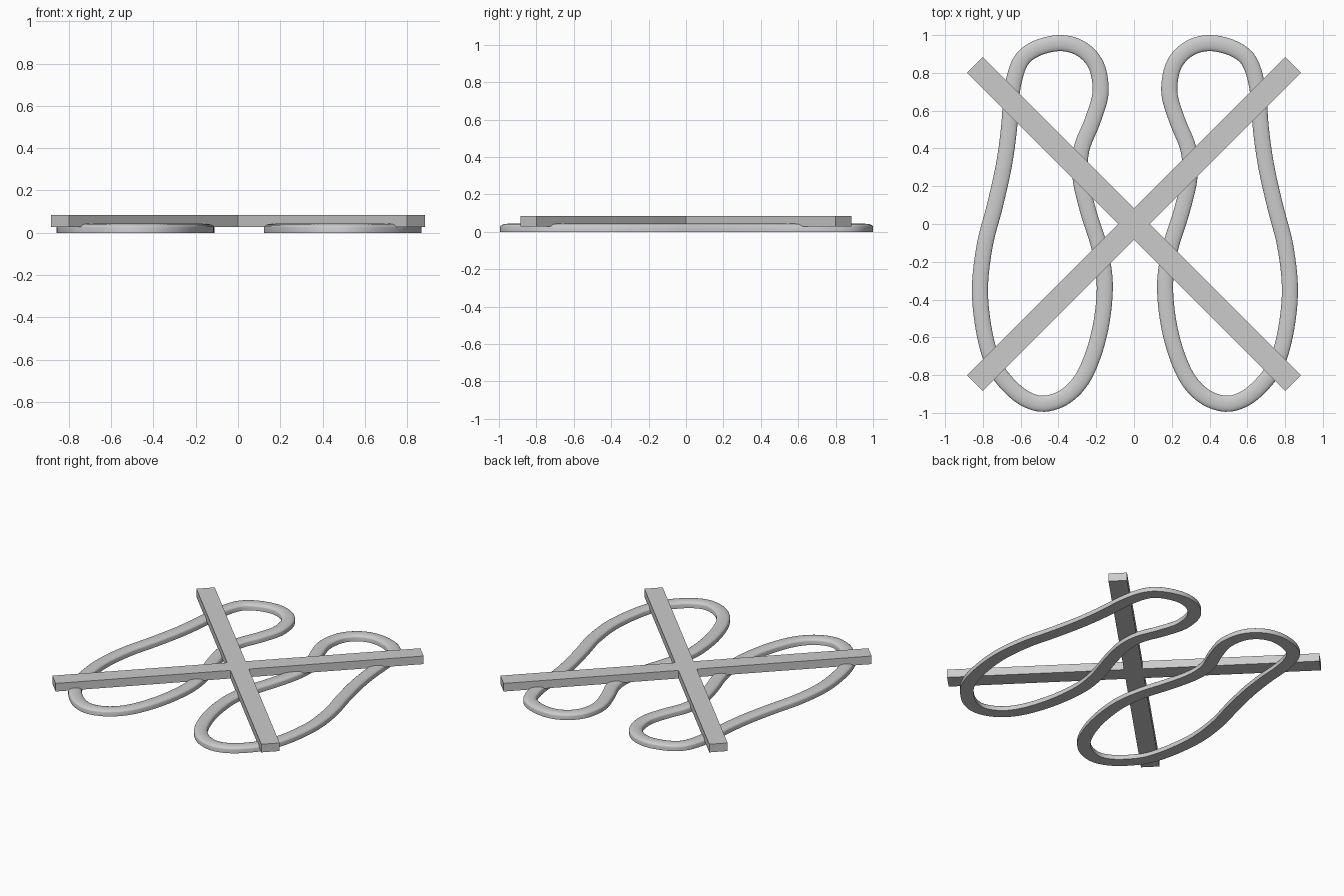
import bpy, math
from mathutils import Vector

if "Cube" in bpy.data.objects:
    bpy.data.objects.remove(bpy.data.objects["Cube"])

# Outer outline of the right-hand sole, clockwise from the tip
OUTLINE = [(0.413, 1.0), (0.55, 0.965), (0.645, 0.885), (0.695, 0.73), (0.714, 0.51),
           (0.741, 0.317), (0.788, 0.106), (0.842, -0.106), (0.868, -0.34),
           (0.848, -0.56), (0.80, -0.74), (0.725, -0.86), (0.61, -0.96), (0.482, -0.994),
           (0.345, -0.945), (0.235, -0.82), (0.155, -0.60), (0.122, -0.345),
           (0.148, -0.13), (0.212, 0.08), (0.251, 0.25), (0.247, 0.385),
           (0.19, 0.53), (0.146, 0.68), (0.157, 0.815), (0.205, 0.91), (0.295, 0.978)]
WIDTH, STEPS = 0.085, 6
# Band cross-section: inward offset and height, flat base and domed top
PROFILE = [(0, 0), (0, 0.026)] + [
    (WIDTH / 2 * (1 - math.cos(a)), 0.026 + 0.017 * math.sin(a))
    for a in (math.pi * k / 10 for k in range(1, 10))] + [(WIDTH, 0.026), (WIDTH, 0)]


def make(name, verts, faces):
    me = bpy.data.meshes.new(name)
    me.from_pydata(verts, [], faces)
    me.update()
    ob = bpy.data.objects.new(name, me)
    bpy.context.collection.objects.link(ob)
    return ob


def smooth_loop(points):
    """Closed Catmull-Rom curve through the points."""
    p = [Vector(q) for q in points]
    n, out = len(p), []
    for i in range(n):
        a, b, c, d = (p[(i + k) % n] for k in (-1, 0, 1, 2))
        for s in range(STEPS):
            t = s / STEPS
            out.append(0.5 * (2 * b + (c - a) * t + (2 * a - 5 * b + 4 * c - d) * t * t
                              + (3 * b - a - 3 * c + d) * t ** 3))
    return out


def sole(name, mirrored):
    path = smooth_loop(OUTLINE)
    n, m, verts = len(path), len(PROFILE), []
    for i, p in enumerate(path):
        t = (path[(i + 2) % n] - path[i - 2]).normalized()
        inward = Vector((t.y, -t.x))
        for u, z in PROFILE:
            q = p + inward * u
            verts.append((0.01 - q.x if mirrored else q.x, q.y, z))
    faces = []
    for i in range(n):
        for k in range(m):
            j, l = (i + 1) % n, (k + 1) % m
            f = (i * m + k, j * m + k, j * m + l, i * m + l)
            faces.append(f if mirrored else f[::-1])
    ob = make(name, verts, faces)
    bpy.ops.object.select_all(action='DESELECT')
    ob.select_set(True)
    bpy.context.view_layer.objects.active = ob
    bpy.ops.object.shade_smooth_by_angle(angle=math.radians(40))


# Two mirrored sole outlines
sole("right_sole_outline", False)
sole("left_sole_outline", True)

# Diagonal cross: one flat outline extruded
A, B, C = 0.80, 0.884, 0.084
ring = []
for k in range(4):
    c, s = (1, 0, -1, 0)[k], (0, 1, 0, -1)[k]
    for x, y in ((C, 0), (B, A), (A, B)):
        ring.append((x * c - y * s, x * s + y * c))
N = len(ring)
verts = [(x, y, z) for z in (0.028, 0.085) for x, y in ring]
faces = [(i, (i + 1) % N, (i + 1) % N + N, i + N) for i in range(N)]
for o, flip in ((0, True), (N, False)):
    caps = [[o, o + 3, o + 6, o + 9]] + [
        [o + 3 * k, o + 3 * k + 1, o + 3 * k + 2, o + (3 * k + 3) % N] for k in range(4)]
    faces += [f[::-1] if flip else f for f in caps]
make("diagonal_cross", verts, faces)
